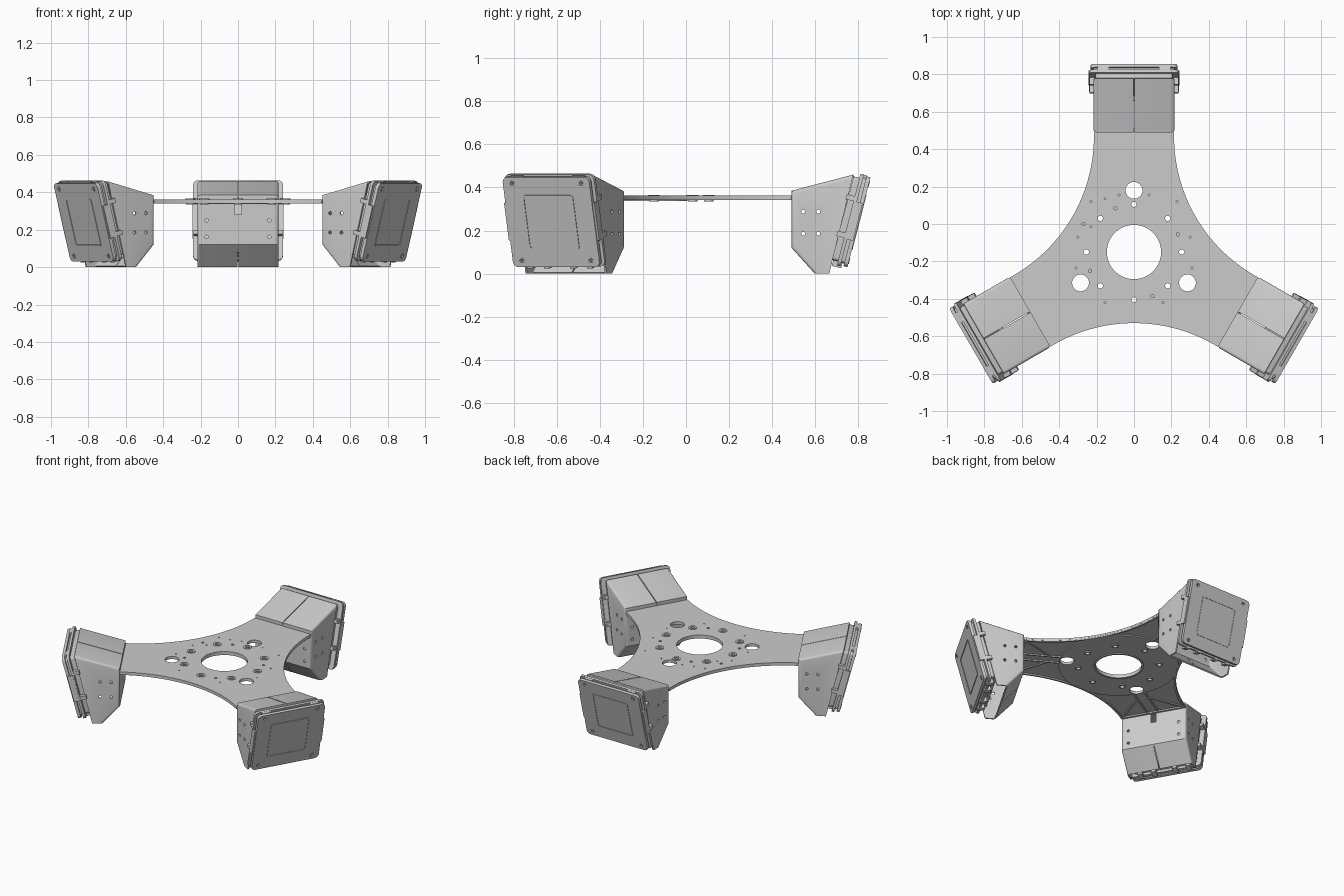
import bpy, bmesh
from math import sin, cos, pi, radians
from mathutils import Matrix, Vector

if "Cube" in bpy.data.objects:
    bpy.data.objects.remove(bpy.data.objects["Cube"])

HUB = Vector((0, -0.15, 0))


def link(name, mesh):
    ob = bpy.data.objects.new(name, mesh)
    bpy.context.collection.objects.link(ob)
    return ob


def bake(ob):
    dg = bpy.context.evaluated_depsgraph_get()
    dg.update()
    return bpy.data.meshes.new_from_object(ob.evaluated_get(dg))


def sheet(name, loops, z0, z1, matrix=Matrix()):
    """Flat sheet with holes: first loop is the outline, the rest are holes."""
    cu = bpy.data.curves.new(name, 'CURVE')
    cu.dimensions, cu.fill_mode, cu.extrude = '2D', 'BOTH', (z1 - z0) / 2
    for pts in loops:
        sp = cu.splines.new('POLY')
        sp.points.add(len(pts) - 1)
        for p, (x, y) in zip(sp.points, pts):
            p.co = (x, y, 0, 1)
        sp.use_cyclic_u = True
    tmp = link(name + "_curve", cu)
    mesh = bake(tmp)
    bpy.data.objects.remove(tmp)
    mesh.transform(matrix @ Matrix.Translation((0, 0, (z0 + z1) / 2)))
    return link(name, mesh)


def circle(x, y, r, n=24):
    return [(x + r * cos(2 * pi * i / n), y + r * sin(2 * pi * i / n)) for i in range(n)]


def rrect(w, h, r, cx=0, cy=0):
    pts = []
    for k, (sx, sy) in enumerate(((1, 1), (-1, 1), (-1, -1), (1, -1))):
        for j in range(5):
            a = pi / 2 * (k + j / 4)
            pts.append((cx + sx * (w - r) + r * cos(a), cy + sy * (h - r) + r * sin(a)))
    return pts


def polar(r, deg):
    return HUB.x + r * cos(radians(deg)), HUB.y + r * sin(radians(deg))


def spin(k):
    return (Matrix.Translation(HUB) @ Matrix.Rotation(2 * pi * k / 3, 4, 'Z')
            @ Matrix.Translation(-HUB))


def outline(inset, half):
    """Three concave arcs joined by straight arm ends."""
    pts = []
    for k in range(3):
        m = spin(k)
        for i in range(33):
            a = radians(-half + 2 * half * i / 32)
            r = 0.857 + inset
            p = m @ Vector((r * sin(a), -1.387 + r * cos(a), 0))
            pts.append((p.x, p.y))
    return pts


# Three-armed plate with its hole pattern
bolts = [polar(0.255, 45 * i) for i in range(8)]
big = [circle(*polar(0.33, 90 + 120 * i), 0.045, 32) for i in range(3)]
centre = circle(HUB.x, HUB.y, 0.145, 64)
small = [(-0.10, 0.085), (-0.27, 0.0), (0.235, -0.055), (-0.235, -0.25), (0.10, -0.385)]
tiny = [(-0.23, 0.12), (0.23, 0.12), (-0.155, 0.135), (0.31, -0.235), (-0.31, -0.235), (0.3, -0.07),
        (-0.3, -0.07), (0.155, -0.42), (-0.155, -0.42), (-0.08, 0.155), (0.08, 0.155), (-0.23, -0.015)]
holes = ([centre] + big + [circle(x, y, 0.014, 16) for x, y in bolts]
         + [circle(x, y, 0.009, 12) for x, y in small] + [circle(x, y, 0.005, 8) for x, y in tiny])
sheet("arm_plate", [outline(0, 31.5)] + holes, 0.35, 0.362)
sheet("plate_rim", [outline(0.001, 31.3), outline(0.013, 30.4)], 0.341, 0.35)
sheet("hub_disc", [circle(HUB.x, HUB.y, 0.378, 72)] + holes[:12], 0.343, 0.35)
sheet("centre_collar", [circle(HUB.x, HUB.y, 0.158, 64), centre], 0.338, 0.343)
for x, y in bolts:
    sheet("bolt_washer", [circle(x, y, 0.027), circle(x, y, 0.014, 16)], 0.362, 0.366)
    sheet("bolt_boss", [circle(x, y, 0.022), circle(x, y, 0.014, 16)], 0.336, 0.343)

pod = []   # parts of the back pod, repeated on every arm later


def box(name, lo, hi, matrix=Matrix()):
    (x0, y0, z0), (x1, y1, z1) = lo, hi
    ob = sheet(name, [[(x0, y0), (x1, y0), (x1, y1), (x0, y1)]], z0, z1, matrix)
    pod.append(ob)
    return ob


# Underside ribs on each arm
for s in (-1, 1):
    box("arm_rib", (s * 0.035 - 0.005, 0.22, 0.342), (s * 0.035 + 0.005, 0.49, 0.35))
    p = [(s * 0.035, 0.3), (s * 0.047, 0.3), (s * 0.2, 0.47), (s * 0.19, 0.475)]
    pod.append(sheet("diagonal_rib", [p], 0.343, 0.35))

# Pod shell: bent sheet, open underneath and at the outer end
prof = [(0.49, 0.12), (0.49, 0.385), (0.777, 0.46), (0.665, 0), (0.598, 0)]
bm = bmesh.new()
L = [bm.verts.new((-0.217, y, z)) for y, z in prof]
R = [bm.verts.new((0.217, y, z)) for y, z in prof]
bm.faces.new(L)
bm.faces.new(R[::-1])
for i, j in ((4, 0), (0, 1), (1, 2)):
    bm.faces.new((L[i], R[i], R[j], L[j]))
bmesh.ops.recalc_face_normals(bm, faces=bm.faces)
edges = [bm.edges.get((V[i], V[j])) for V in (L, R) for i, j in ((4, 0), (0, 1), (1, 2))]
bmesh.ops.bevel(bm, geom=edges, offset=0.016, segments=4, profile=0.5, affect='EDGES')
mesh = bpy.data.meshes.new("pod_shell")
bm.to_mesh(mesh)
bm.free()
shell = link("pod_shell", mesh)
sol = shell.modifiers.new("thickness", 'SOLIDIFY')
sol.thickness, sol.offset = 0.009, -1

# Cutters: side holes, inner-face holes, seams and the small slot
bm = bmesh.new()


def cut_cyl(pos, axis, depth):
    m = Matrix.Translation(pos) @ Matrix.Rotation(pi / 2, 4, axis)
    bmesh.ops.create_cone(bm, cap_ends=True, segments=16, radius1=0.009, radius2=0.009,
                          depth=depth, matrix=m)


def cut_box(pos, size):
    bmesh.ops.create_cube(bm, size=1, matrix=Matrix.Translation(pos) @ Matrix.Diagonal((*size, 1)))


for y in (0.544, 0.614):
    for z in (0.185, 0.288):
        cut_cyl((0, y, z), 'Y', 0.6)
for x in (-0.168, 0.168):
    for z in (0.162, 0.25):
        cut_cyl((x, 0.49, z), 'X', 0.06)
cut_box((0, 0.66, 0.44), (0.005, 0.4, 0.14))
cut_box((0, 0.54, 0.04), (0.005, 0.18, 0.14))
cut_box((0, 0.49, 0.311), (0.036, 0.06, 0.062))
mesh = bpy.data.meshes.new("pod_cutter")
bm.to_mesh(mesh)
bm.free()
cutter = link("pod_cutter", mesh)
cutter.hide_render = True
boo = shell.modifiers.new("cut", 'BOOLEAN')
boo.object, boo.operation, boo.solver = cutter, 'DIFFERENCE', 'EXACT'
final = bake(shell)
shell.modifiers.clear()
shell.data = final
bpy.data.objects.remove(cutter)
pod.append(shell)

# Tilted outer panel assembly: local x across, y up the panel, z outward
t = radians(14.4)
T = Matrix(((-1, 0, 0, 0), (0, sin(t), cos(t), 0.806), (0, cos(t), -sin(t), 0.238), (0, 0, 0, 1)))
corners = [(sx * 0.185, sy * 0.185) for sx in (-1, 1) for sy in (-1, 1)]
layers = [("panel_cover", rrect(0.232, 0.215, 0.025), -0.022, -0.003),
          ("panel_gasket", rrect(0.218, 0.203, 0.02), -0.036, -0.022),
          ("panel_tray", rrect(0.24, 0.22, 0.025), -0.052, -0.036),
          ("panel_backing", rrect(0.207, 0.2, 0.015), -0.08, -0.052)]
for name, loop, z0, z1 in layers:
    hs = [circle(x, y, 0.008, 12) for x, y in corners] if name == "panel_cover" else []
    pod.append(sheet(name, [loop] + hs, z0, z1, T))
pod.append(sheet("panel_outline", [rrect(0.135, 0.13, 0.015), rrect(0.128, 0.123, 0.01)],
                 -0.003, 0, T))
for x, y in corners:
    pod.append(sheet("panel_screw", [circle(x, y, 0.014, 16), circle(x, y, 0.008, 12)],
                     -0.003, 0.0, T))
for s in (-1, 1):
    # Side clamps, lower pads, top latches and hinge blocks
    box("side_clamp", (s * 0.236 - 0.006, -0.09, -0.045), (s * 0.236 + 0.006, 0.09, -0.008), T)
    for v in (-0.075, 0.1):
        box("side_lug", (s * 0.225 - 0.013, v - 0.012, -0.09), (s * 0.225 + 0.013, v + 0.012, -0.05), T)
    box("top_latch", (s * 0.165 - 0.03, 0.205, -0.04), (s * 0.165 + 0.03, 0.219, -0.02), T)
    for u in (0.07, 0.16):
        box("bottom_hinge", (s * u - 0.015, -0.228, -0.075), (s * u + 0.015, -0.2, -0.03), T)
    box("inner_rib", (s * 0.11 - 0.004, -0.19, -0.12), (s * 0.11 + 0.004, 0.1, -0.08), T)
box("bottom_cross_bar", (-0.205, -0.19, -0.105), (0.205, -0.175, -0.08), T)

# Repeat the pod on the other two arms
for ob in pod:
    for k in (1, 2):
        link(ob.name, ob.data).matrix_world = spin(k)

bpy.ops.object.select_all(action='DESELECT')
for ob in bpy.context.scene.objects:
    ob.select_set(True)
    bpy.context.view_layer.objects.active = ob
bpy.ops.object.shade_smooth_by_angle(angle=radians(30))
